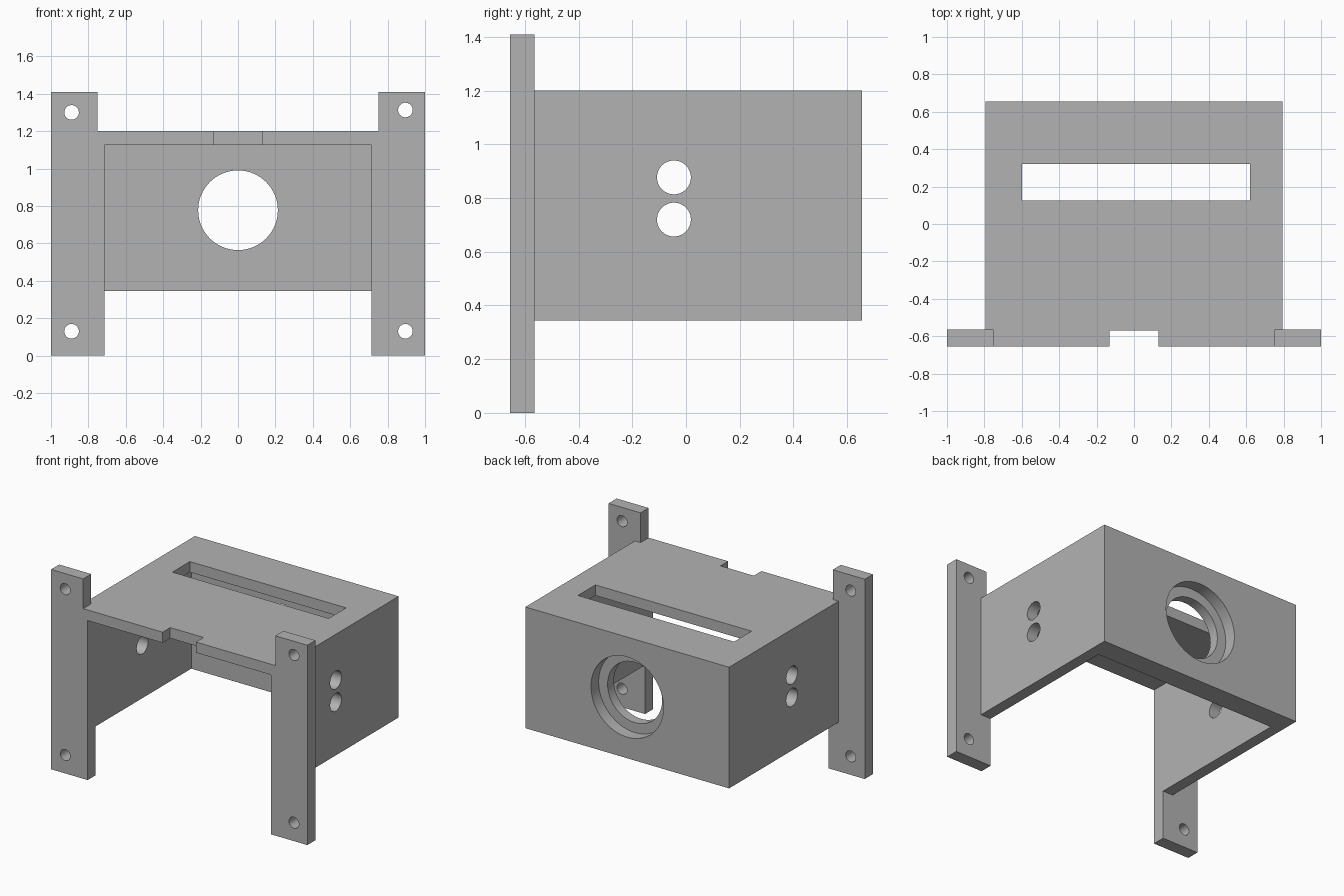
import bpy, bmesh, math
from mathutils import Matrix

cube = bpy.data.objects.get("Cube")
if cube:
    bpy.data.objects.remove(cube, do_unlink=True)

GREY = (0.45, 0.45, 0.45, 1)
mat = bpy.data.materials.new("plain grey")
mat.use_nodes = True
mat.diffuse_color = GREY
mat.node_tree.nodes["Principled BSDF"].inputs["Base Color"].default_value = GREY

FRONT, BACK = -0.655, 0.655


def add_object(name, bm):
    bmesh.ops.recalc_face_normals(bm, faces=bm.faces)
    mesh = bpy.data.meshes.new(name)
    bm.to_mesh(mesh)
    bm.free()
    mesh.materials.append(mat)
    obj = bpy.data.objects.new(name, mesh)
    bpy.context.collection.objects.link(obj)
    return obj


def box(name, xs, ys, zs):
    bm = bmesh.new()
    bmesh.ops.create_cube(bm, size=1)
    for v in bm.verts:
        v.co = [(r[0] + r[1]) / 2 + c * (r[1] - r[0]) for c, r in zip(v.co, (xs, ys, zs))]
    return add_object(name, bm)


def cylinder(name, axis, centre, radius, depth):
    bm = bmesh.new()
    turn = Matrix.Rotation(math.pi / 2, 4, "X" if axis == "Y" else "Y")
    bmesh.ops.create_cone(bm, cap_ends=True, segments=64, radius1=radius, radius2=radius,
                          depth=depth, matrix=Matrix.Translation(centre) @ turn)
    return add_object(name, bm)


def leg(name, side):
    # Stepped outline, drawn out from front to back
    outline = [(0.69, 0), (1, 0), (1, 1.41), (0.75, 1.41), (0.75, 1.1), (0.69, 1.1)]
    bm = bmesh.new()
    face = bm.faces.new([bm.verts.new((side * x, FRONT, z)) for x, z in outline])
    new = bmesh.ops.extrude_face_region(bm, geom=[face])["geom"]
    verts = [g for g in new if isinstance(g, bmesh.types.BMVert)]
    bmesh.ops.translate(bm, verts=verts, vec=(0, 0.09, 0))
    return add_object(name, bm)


def combine(target, tool, operation):
    mod = target.modifiers.new(tool.name, "BOOLEAN")
    mod.operation, mod.solver, mod.object = operation, "EXACT", tool
    bpy.context.view_layer.objects.active = target
    bpy.ops.object.modifier_apply(modifier=mod.name)
    bpy.data.objects.remove(tool, do_unlink=True)


# Housing block with a mounting leg on each side
housing = box("bracket_housing", (-0.795, 0.795), (FRONT, BACK), (0.345, 1.2))
for side, label in ((1, "left"), (-1, "right")):
    combine(housing, leg(label + "_leg", side), "UNION")

cutters = [
    # Cavity open to the front and below
    box("cavity", (-0.715, 0.715), (-1, 0.5), (-1, 1.125)),
    # Slot and front notch in the top plate
    box("top_slot", (-0.6, 0.62), (0.125, 0.32), (1, 1.4)),
    box("front_notch", (-0.13, 0.13), (-1, -0.57), (1, 1.4)),
    # Stepped bore in the back wall
    cylinder("bore", "Y", (0, 0.6, 0.777), 0.213, 0.6),
    cylinder("counterbore", "Y", (0, BACK, 0.777), 0.283, 0.17),
]
# Paired holes through both side walls
for z in (0.72, 0.877):
    cutters.append(cylinder("side_hole", "X", (0, -0.045, z), 0.063, 3))
# Screw holes in the legs
for x, z in ((-0.89, 0.13), (0.895, 0.13), (-0.89, 1.3), (0.895, 1.313)):
    cutters.append(cylinder("screw_hole", "Y", (x, -0.61, z), 0.039, 0.4))
for cutter in cutters:
    combine(housing, cutter, "DIFFERENCE")

# Smooth hole walls, sharp edges elsewhere
bpy.ops.object.select_all(action="DESELECT")
housing.select_set(True)
bpy.context.view_layer.objects.active = housing
bpy.ops.object.shade_smooth_by_angle(angle=math.radians(30))
